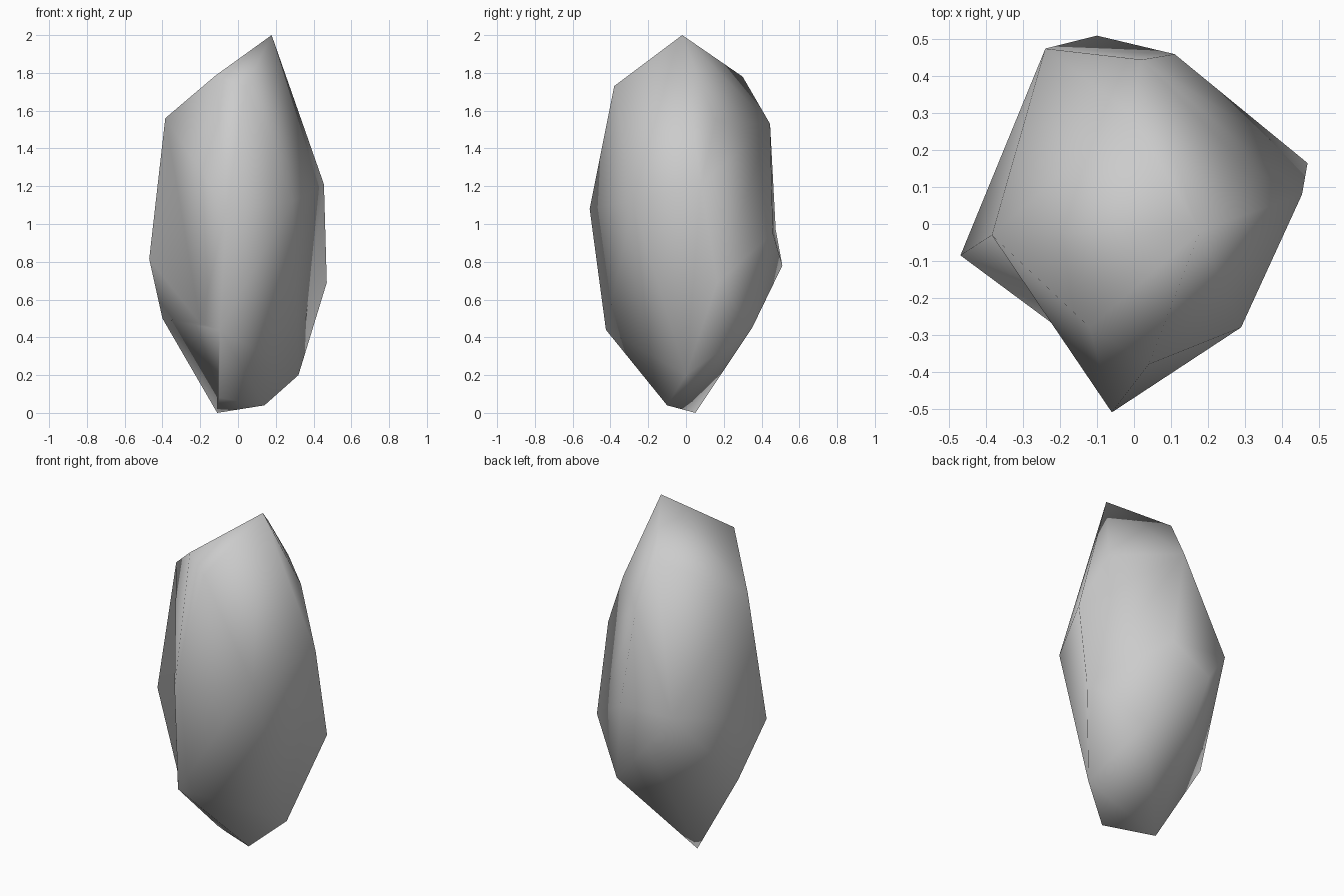
import bpy
import bmesh

if "Cube" in bpy.data.objects:
    bpy.data.objects.remove(bpy.data.objects["Cube"], do_unlink=True)

# Stone colour
stone = bpy.data.materials.new("grey stone")
stone.use_nodes = True
colour = (0.6, 0.6, 0.6, 1)
stone.diffuse_color = colour
stone.node_tree.nodes["Principled BSDF"].inputs["Base Color"].default_value = colour

# Corners of the tall, roughly chipped rock
corners = {
    # crown
    "peak": (.178, -.02, 2), "crown_front": (.04, -.38, 1.73),
    "crown_right": (-.12, -.28, 1.785), "crown_back": (-.01, .3, 1.78),
    "shoulder_right": (-.385, -.03, 1.56), "shoulder_back": (.02, .445, 1.53),
    "shoulder_left": (.305, .155, 1.546),
    # waist
    "front": (-.06, -.51, 1.08), "front_left": (.29, -.28, 1.12),
    "left_high": (.455, .08, 1.21), "left_low": (.47, .165, .69),
    "back_left": (.11, .46, .95), "back": (-.1, .51, .78),
    "back_right": (-.24, .475, .97), "side_right": (-.32, .165, 1.35),
    "right": (-.47, -.085, .815),
    # foot
    "foot_front": (-.097, -.424, .44), "foot_right": (-.4, .08, .5),
    "foot_back": (.21, .35, .45), "foot_left": (.32, 0, .2),
    "toe_front": (.14, -.1, .04), "toe_right": (-.1, -.05, .08),
    "tip": (-.11, .05, 0),
}

# Faceted shell wrapped around the corners
bm = bmesh.new()
vert = {name: bm.verts.new(co) for name, co in corners.items()}
bmesh.ops.convex_hull(bm, input=list(bm.verts))


def open_shell(*pairs):
    """Remove the faces along the edges between pairs of corners."""
    edges = [bm.edges.get((vert[a], vert[b])) for a, b in pairs]
    faces = {f for e in edges if e for f in e.link_faces}
    bmesh.ops.delete(bm, geom=list(faces), context="FACES")


# Shallow valleys, where a ridge is turned inward
valleys = [("shoulder_back", "back", "back_right", "back_left"),
           ("left_low", "front_left", "left_high", "foot_left")]
for a, b, c, d in valleys:
    open_shell((a, b))
    for end in (a, b):
        loop = [vert[end], vert[c], vert[d]]
        if bm.faces.get(loop) is None:
            bm.faces.new(loop)

# Deep hollow on the right of the front
open_shell(("right", "front"), ("right", "foot_front"))
rim = [e for e in bm.edges if len(e.link_faces) == 1]
hollow = bm.verts.new((-.2, -.285, .475))
for edge in rim:
    bm.faces.new((edge.verts[0], edge.verts[1], hollow))

loose = [v for v in bm.verts if not v.link_faces]
bmesh.ops.delete(bm, geom=loose, context="VERTS")
bmesh.ops.recalc_face_normals(bm, faces=list(bm.faces))
for face in bm.faces:
    face.smooth = True

mesh = bpy.data.meshes.new("rock")
bm.to_mesh(mesh)
bm.free()
mesh.materials.append(stone)
rock = bpy.data.objects.new("rock", mesh)
bpy.context.collection.objects.link(rock)
